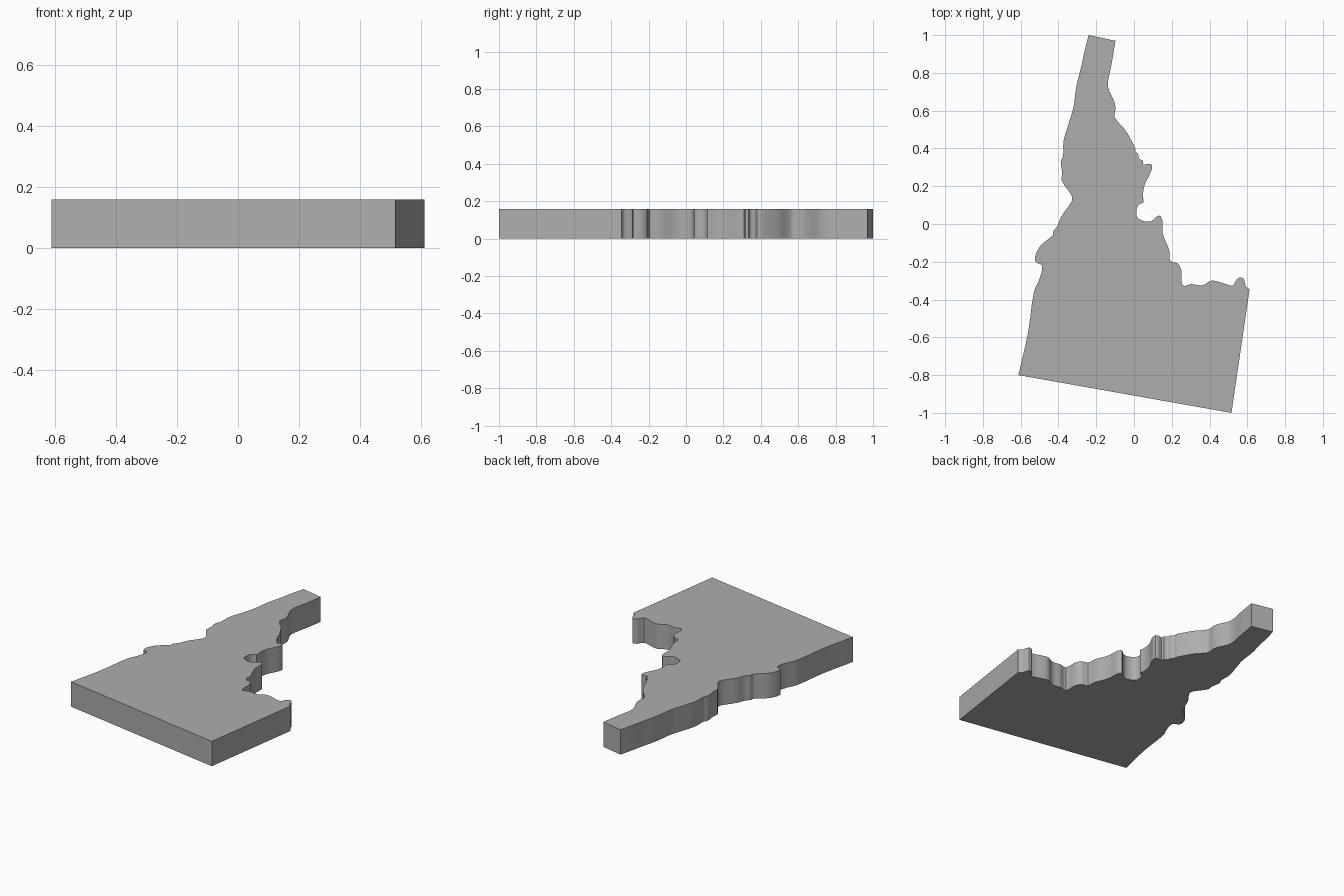
import bpy, bmesh, math
from mathutils import Vector

if "Cube" in bpy.data.objects:
    bpy.data.objects.remove(bpy.data.objects["Cube"])

HEIGHT = 0.158

# Winding right edge, top corner to right-hand corner
right_edge = [
    (-.098, .97), (-.12, .84), (-.138, .73), (-.105, .65), (-.098, .61), (-.103, .57),
    (-.08, .535), (-.048, .50), (-.018, .45), (.007, .40), (.007, .385), (.022, .37),
    (.027, .345), (.047, .335), (.049, .315), (.072, .318), (.095, .31), (.087, .27),
    (.057, .21), (.047, .15), (.05, .115), (.022, .10), (.015, .04), (.052, .015),
    (.092, .015), (.132, .045), (.15, .02), (.152, -.05), (.187, -.14), (.192, -.195),
    (.232, -.21), (.252, -.25), (.257, -.325), (.302, -.318), (.362, -.325), (.412, -.30),
    (.462, -.31), (.522, -.325), (.547, -.29), (.577, -.285), (.592, -.33), (.612, -.345)]

# Left edge, lower corner up to the top corner
left_edge = [
    (-.612, -.80), (-.56, -.57), (-.53, -.36), (-.50, -.29), (-.487, -.22), (-.522, -.20),
    (-.52, -.16), (-.49, -.11), (-.43, -.06), (-.428, -.04), (-.405, -.01), (-.385, .04),
    (-.33, .12), (-.33, .15), (-.383, .23), (-.38, .27), (-.388, .33), (-.375, .36),
    (-.373, .44), (-.34, .55), (-.32, .62), (-.305, .73), (-.28, .83), (-.263, .91), (-.24, 1.0)]

lower_right_corner = Vector((.516, -1.0))


def smooth_path(points, steps=3):
    """Pass a soft curve through the points, keeping both end corners."""
    p = [Vector(q) for q in points]
    p = [p[0]] + p + [p[-1]]
    out = []
    for a, b, c, d in zip(p, p[1:], p[2:], p[3:]):
        tb = (c - a).normalized() * (c - b).length
        tc = (d - b).normalized() * (c - b).length
        for i in range(steps):
            t = i / steps
            out.append(b * (2*t**3 - 3*t**2 + 1) + tb * (t**3 - 2*t**2 + t)
                       + c * (3*t**2 - 2*t**3) + tc * (t**3 - t**2))
    return out + [p[-1]]


# Flat plate: fill the outline and raise it
outline = smooth_path(right_edge) + [lower_right_corner] + smooth_path(left_edge)[:-1] + [Vector((-.24, 1.0))]
bm = bmesh.new()
base = bm.faces.new([bm.verts.new((x, y, 0)) for x, y in outline])
raised = bmesh.ops.extrude_face_region(bm, geom=[base], use_keep_orig=True)
top = [g for g in raised["geom"] if isinstance(g, bmesh.types.BMVert)]
bmesh.ops.translate(bm, vec=(0, 0, HEIGHT), verts=top)
bmesh.ops.recalc_face_normals(bm, faces=bm.faces)

mesh = bpy.data.meshes.new("map_plate")
bm.to_mesh(mesh)
bm.free()
plate = bpy.data.objects.new("map_plate", mesh)
bpy.context.collection.objects.link(plate)

# Dark grey finish
grey = bpy.data.materials.new("dark_grey")
grey.diffuse_color = (0.42, 0.42, 0.42, 1)
grey.use_nodes = True
grey.node_tree.nodes["Principled BSDF"].inputs["Base Color"].default_value = grey.diffuse_color
mesh.materials.append(grey)

# Soft shading along the winding walls, crisp rims and corners
bpy.context.view_layer.objects.active = plate
plate.select_set(True)
bpy.ops.object.shade_smooth_by_angle(angle=math.radians(40))
